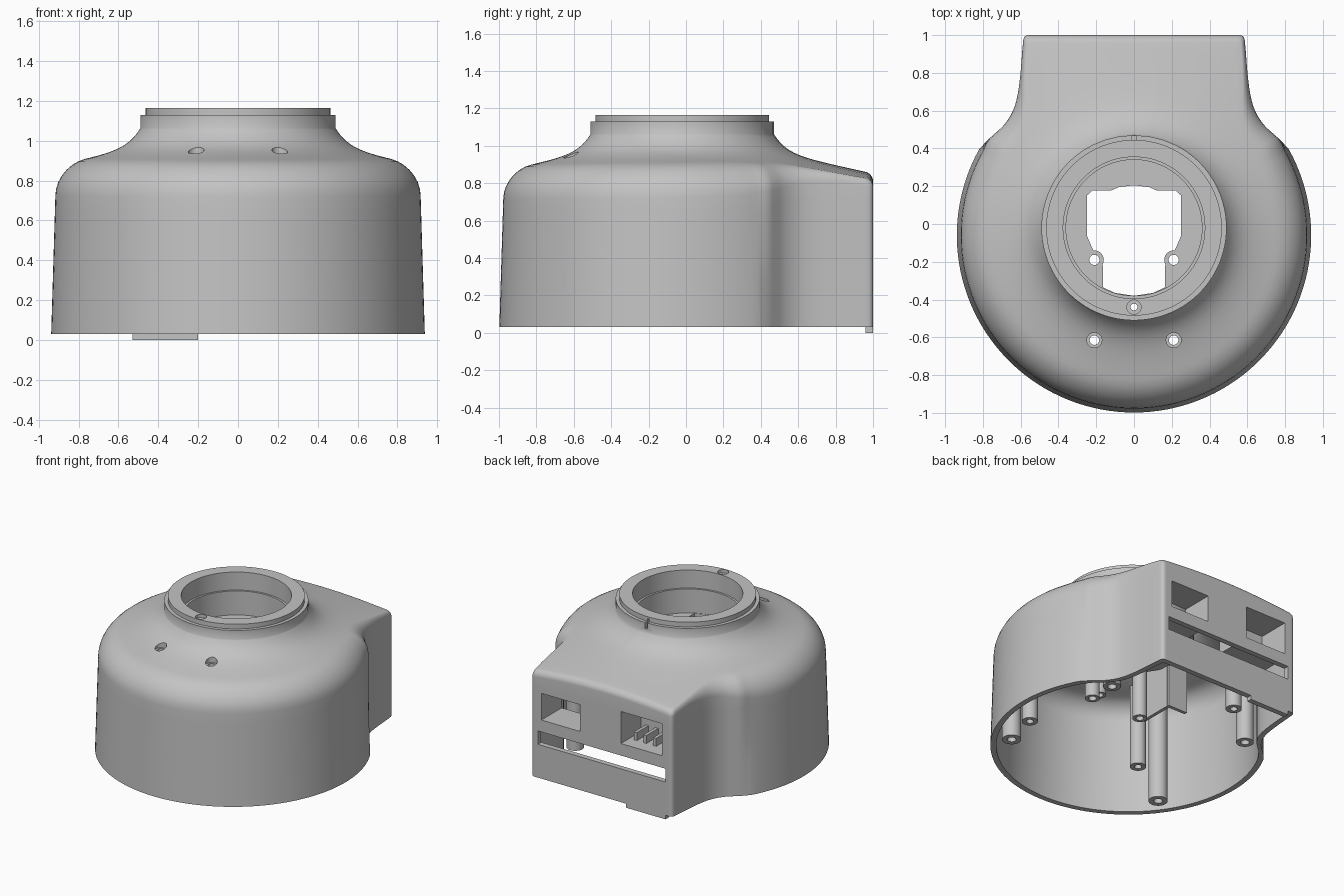
import bpy, bmesh, math
from mathutils import Vector

if bpy.data.objects.get("Cube"):
    bpy.data.objects.remove(bpy.data.objects["Cube"])

GREY = (0.55, 0.55, 0.55, 1)
mat = bpy.data.materials.new("plain grey")
mat.use_nodes = True
mat.diffuse_color = GREY
mat.node_tree.nodes["Principled BSDF"].inputs["Base Color"].default_value = GREY
NECK = Vector((0, -0.02))
BODY_Y = -0.06
WALL = .04
ROWS = (.03, .28, .38, .47, .67, .71)


def make(name, bm):
    me = bpy.data.meshes.new(name)
    bm.to_mesh(me)
    bm.free()
    me.materials.append(mat)
    ob = bpy.data.objects.new(name, me)
    bpy.context.collection.objects.link(ob)
    return ob


def activate(ob):
    bpy.ops.object.select_all(action='DESELECT')
    ob.select_set(True)
    bpy.context.view_layer.objects.active = ob


def smooth(ob, angle=35):
    activate(ob)
    bpy.ops.object.shade_smooth_by_angle(angle=math.radians(angle))


def cut(ob, cutters):
    """Subtract every cutter, keeping the uncut mesh if the boolean collapses."""
    activate(ob)
    for c in cutters:
        c.hide_render = True
        keep = ob.data.copy()
        m = ob.modifiers.new("cut", 'BOOLEAN')
        m.object, m.solver = c, 'EXACT'
        bpy.ops.object.modifier_apply(modifier=m.name)
        if len(ob.data.polygons) < len(keep.polygons) * .8:
            ob.data = keep
        bpy.data.objects.remove(c)


def box(name, x0, x1, y0, y1, z0, z1):
    return prism(name, [(x0, y0), (x1, y0), (x1, y1), (x0, y1)], z0, z1)


def prism(name, pts, z0, z1):
    bm = bmesh.new()
    f = bm.faces.new([bm.verts.new((x, y, z0)) for x, y in pts])
    up = bmesh.ops.extrude_face_region(bm, geom=[f])["geom"]
    bmesh.ops.translate(bm, vec=(0, 0, z1 - z0),
                        verts=[v for v in up if isinstance(v, bmesh.types.BMVert)])
    bmesh.ops.recalc_face_normals(bm, faces=bm.faces)
    return make(name, bm)


def rod(x, y, r, z0, z1, n=24):
    a = [2 * math.pi * i / n for i in range(n)]
    return prism("cutter", [(x + r * math.cos(t), y + r * math.sin(t)) for t in a], z0, z1)


def lathe(name, prof, x, y, n=32):
    """Turn a closed (radius, height) profile about a vertical axis."""
    bm = bmesh.new()
    rows = []
    for i in range(n):
        t = 2 * math.pi * i / n
        rows.append([bm.verts.new((x + r * math.cos(t), y + r * math.sin(t), z)) for r, z in prof])
    k = len(prof)
    for i in range(n):
        a, b = rows[i], rows[(i + 1) % n]
        for j in range(k):
            bm.faces.new((a[j], b[j], b[(j + 1) % k], a[(j + 1) % k]))
    bmesh.ops.recalc_face_normals(bm, faces=bm.faces)
    ob = make(name, bm)
    smooth(ob)
    return ob


def tube(name, x, y, r_out, r_in, z0, z1):
    return lathe(name, [(r_out, z0), (r_out, z1), (r_in, z1), (r_in, z0)], x, y)


def outline(radius, w):
    """Plan outline inset by w: round front, concave flanks, squared rear."""
    radius -= w
    arc = [math.radians(-90 + 119 * i / 44) for i in range(45)]
    half = [Vector((radius * math.cos(a), BODY_Y + radius * math.sin(a))) for a in arc]
    half[0].x = 0
    flank = [half[-1]] + [Vector((x - w, y)) for x, y in (
        (.775, .445), (.735, .48), (.685, .525), (.64, .595), (.615, .68), (.60, .80),
        (.59, .94), (.583, 1 - w))]
    flank.append(Vector((.53, 1 - w)))
    for _ in range(2):
        soft = [flank[0]]
        for a, b in zip(flank, flank[1:]):
            soft += [a.lerp(b, .25), a.lerp(b, .75)]
        flank = soft + [flank[-1]]
    half += flank[1:] + [Vector((x, 1 - w)) for x in (.50, .34, .18, .16, 0)]
    return half + [Vector((-p.x, p.y)) for p in half[-2:0:-1]]


def roof(r, w):
    r += w
    return .863 + .22 * (.97 - r) + .095 * math.exp(-(r - .49) / .065) - w


def skin(bm, w):
    """Columns of vertices: tapered wall, rounded shoulder, sweeping roof, neck."""
    cols = []
    neck = .49 - w
    for p, q in zip(outline(.938, w), outline(.917, w)):
        d = (q - NECK).normalized()
        dist = (q - NECK).length
        t = min(max((q.y - .2) / .7, 0), 1)
        t = t * t * (3 - 2 * t)
        f = max(.15 - .11 * t - w, .02)
        top = roof(dist, w) - f
        k = (1 - t) * top / .8 + t
        heights = [.03 + (z - .03) * k for z in ROWS] + [top]
        col = [(*p.lerp(q, (z - .03) / (top - .03)), z) for z in heights]
        for i in range(1, 8):
            a = math.pi / 2 * (1 - i / 7)
            r = dist - f + f * math.sin(a)
            col.append((*(NECK + d * r), roof(r, w) - f * (1 - math.cos(a))))
        for i in range(1, 17):
            r = neck + (dist - f - neck) * (1 - i / 16) ** 1.5
            col.append((*(NECK + d * r), roof(r, w)))
        col.append((*(NECK + d * neck), 1.13))
        cols.append([bm.verts.new(c) for c in col])
    return cols


# Housing shell with port openings and a long slot through the rear wall
bm = bmesh.new()
outer, inner = skin(bm, 0), skin(bm, WALL)
n, last = len(outer), len(outer[0]) - 1
gaps = set()
for i in range(n):
    a, b = outer[i][0].co, outer[(i + 1) % n][0].co
    x = (a.x + b.x) / 2
    if min(a.y, b.y) > .99 and abs(x) < .52:
        gaps.add((i, 1))
        if .18 < abs(x) < .5 or -.18 < x < -.16:
            gaps.add((i, 3))
            if x < 0:
                gaps.add((i, 4))
for i in range(n):
    k = (i + 1) % n
    for j in range(last):
        if (i, j) not in gaps:
            for s in (outer, inner):
                bm.faces.new((s[i][j], s[k][j], s[k][j + 1], s[i][j + 1]))
            continue
        for cell, (c0, r0), (c1, r1) in (
                ((i, j - 1), (i, j), (k, j)), ((i, j + 1), (i, j + 1), (k, j + 1)),
                ((i - 1, j), (i, j), (i, j + 1)), ((k, j), (k, j), (k, j + 1))):
            if cell not in gaps:
                bm.faces.new((outer[c0][r0], outer[c1][r1], inner[c1][r1], inner[c0][r0]))
    for j in (0, last):
        bm.faces.new((outer[i][j], outer[k][j], inner[k][j], inner[i][j]))
bmesh.ops.recalc_face_normals(bm, faces=bm.faces)
housing = make("housing", bm)
cut(housing, [rod(s * .21, -.615, .04, .85, 1.1) for s in (-1, 1)]
    + [box("cutter", -.01, .01, .44, .5, 1.085, 1.2)])
smooth(housing)

# Neck ring with stepped bore, screw hole and rear notch
ring = lathe("neck_ring", [(.42, .83), (.42, 1.06), (.465, 1.09), (.465, 1.165), (.375, 1.165),
                           (.375, 1.03), (.36, 1.03), (.36, .83)], 0, NECK.y, 96)
cut(ring, [rod(0, -.44, .038, 1.14, 1.2), rod(0, -.44, .018, .8, 1.2),
           box("cutter", -.01, .01, .43, .5, 1.085, 1.15)])
smooth(ring)

# Floor of the bore with its shaped opening
half = [(0, .205), (.08, .195), (.12, .178), (.22, .178), (.25, .15), (.25, -.06),
        (.22, -.13), (.165, -.22), (.165, -.335), (.1, -.365), (0, -.38)]
opening = half + [(-x, y) for x, y in half[-2:0:-1]]
plate = rod(0, NECK.y, .40, .815, .85, 64)
plate.name = "bore_floor"
cut(plate, [prism("cutter", opening, .8, 1)] + [rod(s * .21, -.19, .045, .8, 1) for s in (-1, 1)])

# Screw bosses, posts and ribs, in mirrored pairs
for side, s in (("left", 1), ("right", -1)):
    tube(side + "_bore_boss", s * .21, -.19, .05, .027, .38, .845)
    tube(side + "_front_screw_sleeve", s * .21, -.615, .045, .025, .75, .925)
    tube(side + "_front_long_post", s * .65, -.52, .065, .03, .04, .78)
    tube(side + "_front_post", s * .48, -.53, .055, .025, .25, .87)
    tube(side + "_rear_long_post", s * .59, .47, .06, .03, .04, .78)
    tube(side + "_rear_post", s * .44, .53, .055, .025, .22, .85)
    box(side + "_inner_rib", s * .39 - .012, s * .39 + .012, -.36, -.1, .5, .92)
    box(side + "_cross_rib", s * .46 - .08, s * .46 + .08, -.11, -.085, .5, .9)

# Sleeves behind the two port openings
for name, x0, x1, z0, z1 in (("left_port", .18, .50, .47, .67), ("right_port", -.50, -.16, .47, .71)):
    box(name + "_side_a", x0 - .02, x0, .76, .97, z0, z1)
    box(name + "_side_b", x1, x1 + .02, .76, .97, z0, z1)
    box(name + "_top", x0 - .02, x1 + .02, .76, .97, z1, z1 + .02)
    box(name + "_bottom", x0 - .02, x1 + .02, .76, .97, z0 - .02, z0)
box("right_port_back", -.52, -.14, .74, .76, .45, .73)
for i in range(4):
    x = -.45 + i * .08
    box("port_bar", x - .012, x + .012, .76, .9, .47, .53)

# Locating tab under the rear wall
box("rear_tab", -.53, -.2, .96, 1, 0, .05)
